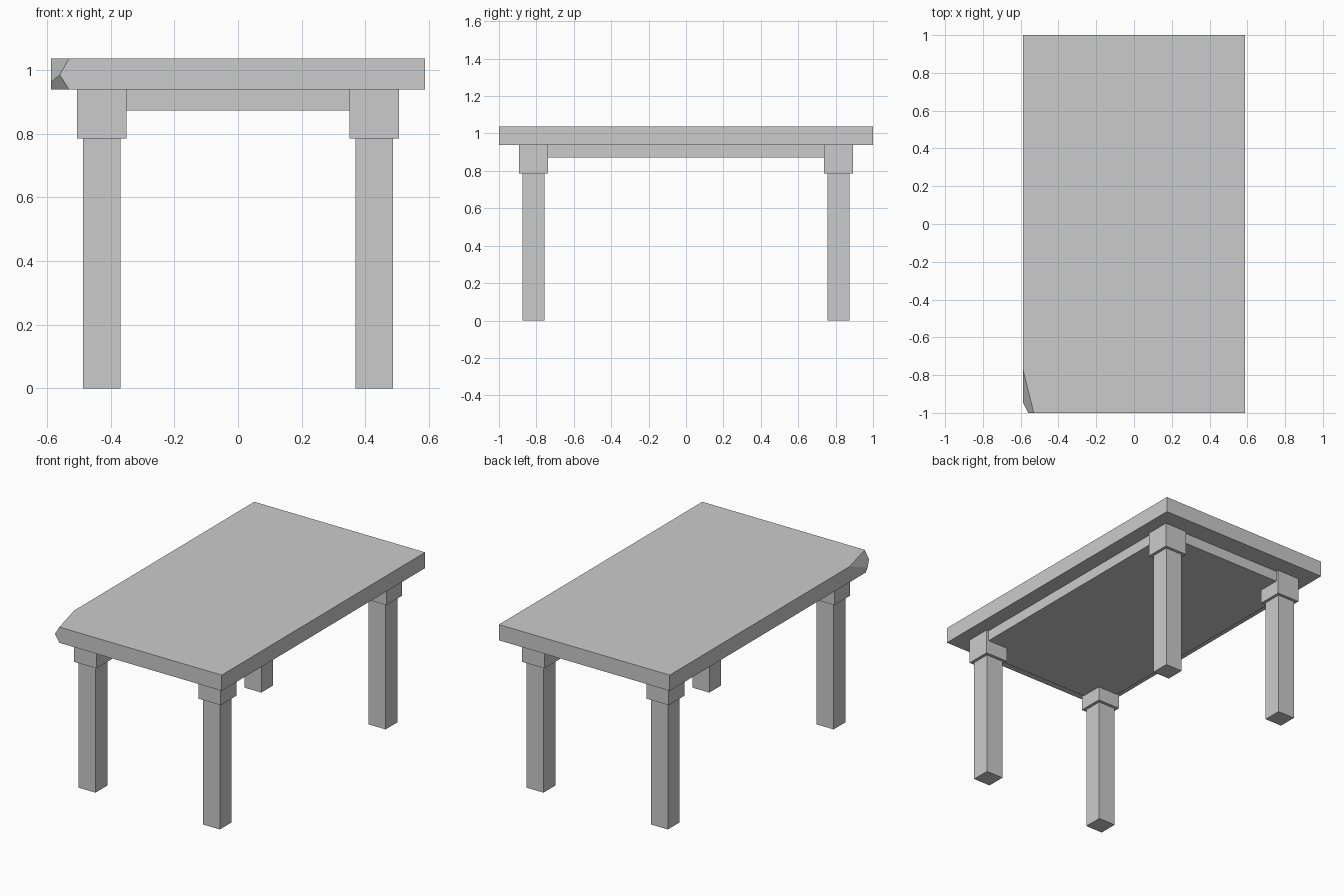
import bpy
import bmesh
from mathutils import Vector

if "Cube" in bpy.data.objects:
    bpy.data.objects.remove(bpy.data.objects["Cube"])

grey = bpy.data.materials.new("plain grey")
grey.diffuse_color = (0.6, 0.6, 0.6, 1)
grey.use_nodes = True
grey.node_tree.nodes["Principled BSDF"].inputs["Base Color"].default_value = grey.diffuse_color


def box(name, x, y, z, cuts=()):
    """Box from (min, max) ranges, trimmed by planes given as (point, outward normal)."""
    bm = bmesh.new()
    bmesh.ops.create_cube(bm, size=1)
    for v in bm.verts:
        v.co = [r[0] + (c + 0.5) * (r[1] - r[0]) for c, r in zip(v.co, (x, y, z))]
    for point, normal in cuts:
        res = bmesh.ops.bisect_plane(bm, geom=bm.verts[:] + bm.edges[:] + bm.faces[:],
                                     plane_co=point, plane_no=normal, clear_outer=True)
        rim = [e for e in res["geom_cut"] if isinstance(e, bmesh.types.BMEdge)]
        bmesh.ops.contextual_create(bm, geom=rim)
    bmesh.ops.recalc_face_normals(bm, faces=bm.faces[:])
    mesh = bpy.data.meshes.new(name)
    bm.to_mesh(mesh)
    bm.free()
    mesh.materials.append(grey)
    obj = bpy.data.objects.new(name, mesh)
    bpy.context.collection.objects.link(obj)
    return obj


def plane(a, b, c):
    """Cutting plane through three points, facing towards the left side."""
    a, b, c = Vector(a), Vector(b), Vector(c)
    n = (b - a).cross(c - a).normalized()
    return a, (n if n.x < 0 else -n)


# Table top with one chipped corner made of two facets
ridge_front = (-0.56, -1, 0.985)
ridge_side = (-0.588, -0.945, 0.96)
upper_chip = plane((-0.53, -1, 1.036), (-0.588, -0.77, 1.036), ridge_front)
lower_chip = plane((-0.53, -1, 0.938), ridge_side, ridge_front)
box("table_top", (-0.588, 0.588), (-1, 1), (0.938, 1.036), (upper_chip, lower_chip))

# Frame slab beneath the top
box("apron", (-0.49, 0.49), (-0.875, 0.875), (0.872, 0.938))

# Legs with thicker blocks at their heads
for sx, side in ((-1, "left"), (1, "right")):
    for sy, end in ((-1, "front"), (1, "back")):
        cx, cy = sx * 0.428, sy * 0.815
        for part, h, z in (("leg", 0.0585, (0, 0.785)), ("leg_block", 0.077, (0.785, 0.938))):
            box(f"{end}_{side}_{part}", (cx - h, cx + h), (cy - h, cy + h), z)
